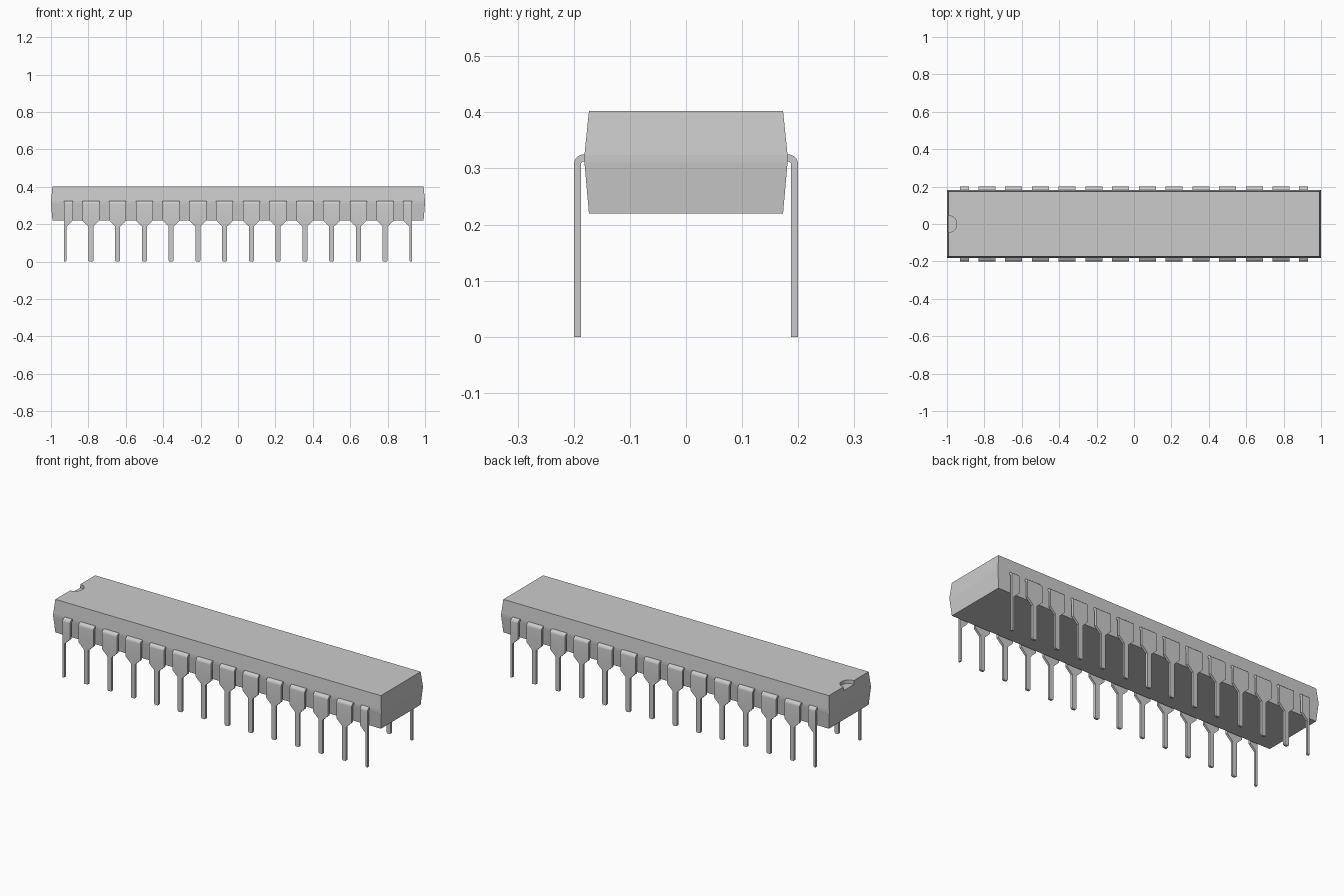
import bpy, bmesh, math

if "Cube" in bpy.data.objects:
    bpy.data.objects.remove(bpy.data.objects["Cube"])

PITCH, PINS = 0.143, 14


def make_object(name, bm):
    bmesh.ops.recalc_face_normals(bm, faces=bm.faces)
    mesh = bpy.data.meshes.new(name)
    bm.to_mesh(mesh)
    bm.free()
    ob = bpy.data.objects.new(name, mesh)
    bpy.context.collection.objects.link(ob)
    return ob


def loft(bm, rings):
    """Skin a list of four-point rings and cap both ends."""
    rings = [[bm.verts.new(p) for p in ring] for ring in rings]
    for a, b in zip(rings, rings[1:]):
        for i in range(4):
            j = (i + 1) % 4
            bm.faces.new((a[i], a[j], b[j], b[i]))
    bm.faces.new(rings[0])
    bm.faces.new(rings[-1])


def select_only(ob):
    bpy.ops.object.select_all(action='DESELECT')
    ob.select_set(True)
    bpy.context.view_layer.objects.active = ob


# Package body: drafted block, widest at the lead plane
bm = bmesh.new()
loft(bm, [[(-x, -y, z), (x, -y, z), (x, y, z), (-x, y, z)]
          for x, y, z in ((0.992, 0.173, 0.22), (1.0, 0.181, 0.311),
                          (1.0, 0.181, 0.324), (0.992, 0.173, 0.402))])
body = make_object("package_body", bm)

# Orientation notch: shallow half-round pocket in the left end
bpy.ops.mesh.primitive_cylinder_add(vertices=32, radius=0.045, depth=0.1,
                                    location=(-0.993, 0, 0.382 + 0.05))
cutter = bpy.context.object
cutter.name = "notch_cutter"
cutter.hide_render = True
mod = body.modifiers.new("notch", 'BOOLEAN')
mod.operation, mod.solver, mod.object = 'DIFFERENCE', 'EXACT', cutter
select_only(body)
bpy.ops.object.modifier_apply(modifier=mod.name)
bpy.data.objects.remove(cutter)

# Lead profile stations: outer (y, z), inner (y, z), half width
WIDE, THIN, THICK = 0.046, 0.013, 0.0125
stations = [((0.172, 0.325), (0.172, 0.325 - THICK), WIDE)]
for k in range(7):
    a = math.radians(90 - 15 * k)
    outer, inner = [(0.182 + r * math.cos(a), 0.307 + r * math.sin(a))
                    for r in (0.018, 0.018 - THICK)]
    stations.append((outer, inner, WIDE))
for z, w in ((0.22, WIDE), (0.188, THIN), (0.005, THIN), (0.0, 0.009)):
    stations.append(((0.2, z), (0.2 - THICK, z), w))

# Two rows of leads; the end leads are only the inward half
for name, side in (("front_leads", -1), ("back_leads", 1)):
    bm = bmesh.new()
    for i in range(PINS):
        cx = (i - (PINS - 1) / 2) * PITCH
        left = 0 if i == 0 else 1
        right = 0 if i == PINS - 1 else 1
        loft(bm, [[(cx - w * left, side * o[0], o[1]),
                   (cx + w * right, side * o[0], o[1]),
                   (cx + w * right, side * n[0], n[1]),
                   (cx - w * left, side * n[0], n[1])]
                  for o, n, w in stations])
    select_only(make_object(name, bm))
    bpy.ops.object.shade_smooth_by_angle(angle=math.radians(25))
